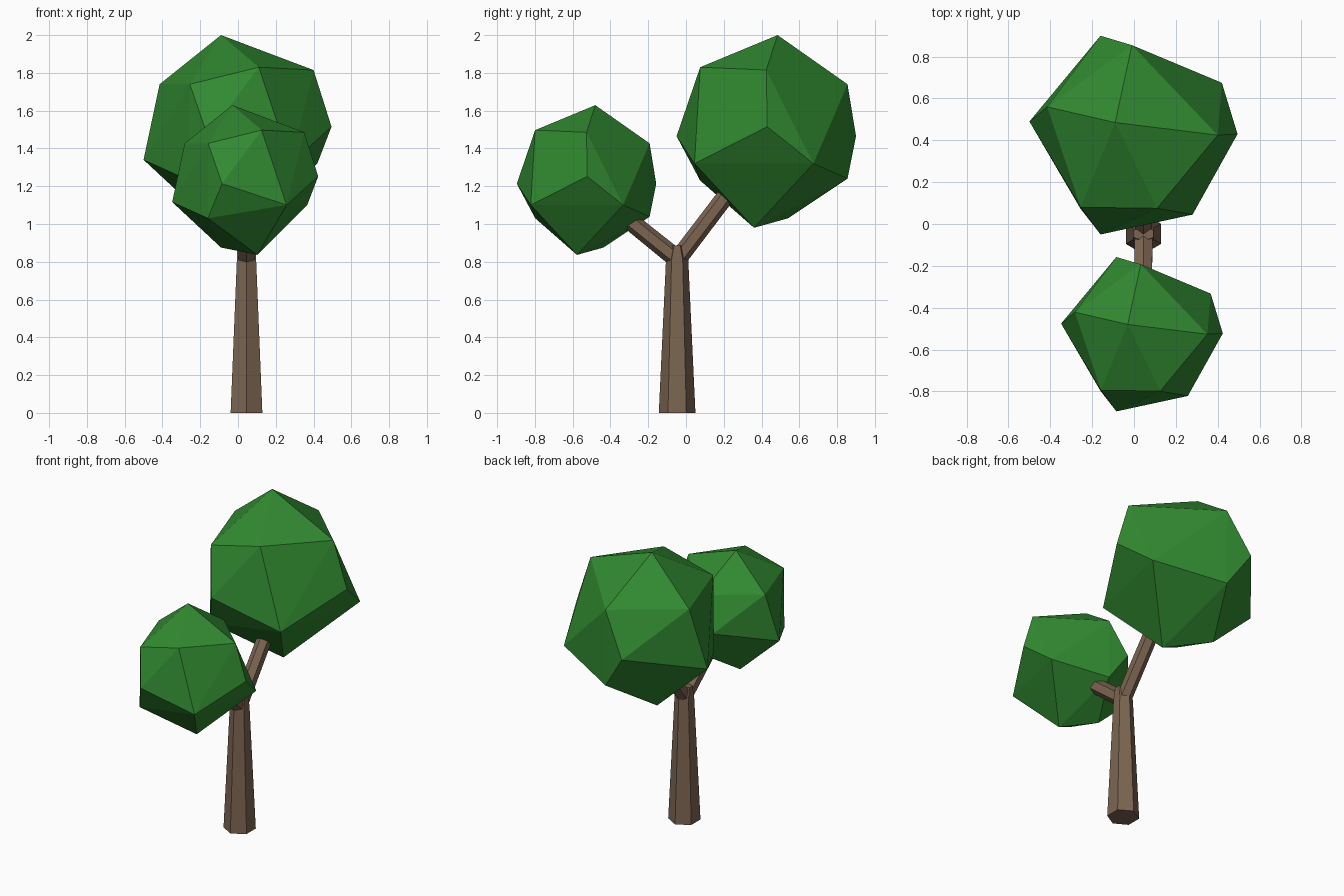
import bpy
import bmesh
import math
from mathutils import Vector

cube = bpy.data.objects.get("Cube")
if cube:
    bpy.data.objects.remove(cube, do_unlink=True)


def material(name, rgb):
    mat = bpy.data.materials.new(name)
    mat.use_nodes = True
    mat.diffuse_color = (*rgb, 1)
    bsdf = mat.node_tree.nodes["Principled BSDF"]
    bsdf.inputs["Base Color"].default_value = (*rgb, 1)
    bsdf.inputs["Roughness"].default_value = 0.9
    return mat


leaf_green = material("leaf green", (0.031, 0.255, 0.031))
bark_brown = material("bark brown", (0.2, 0.13, 0.083))


def finish(name, bm, mat):
    bmesh.ops.recalc_face_normals(bm, faces=bm.faces)
    mesh = bpy.data.meshes.new(name)
    bm.to_mesh(mesh)
    bm.free()
    mesh.materials.append(mat)
    obj = bpy.data.objects.new(name, mesh)
    bpy.context.collection.objects.link(obj)
    return obj


def hex_ring(center, axis, radius, squash=1.0):
    """Six points around an axis in the YZ plane, with flat sides facing +x and -x."""
    across = Vector((1, 0, 0))
    side = Vector(axis).normalized().cross(across)
    return [Vector(center)
            + across * radius * math.sin(i * math.pi / 3)
            + side * radius * squash * math.cos(i * math.pi / 3)
            for i in range(6)]


def loft(name, rings, mat):
    bm = bmesh.new()
    loops = [[bm.verts.new(p) for p in ring] for ring in rings]
    for a, b in zip(loops, loops[1:]):
        for i in range(6):
            j = (i + 1) % 6
            bm.faces.new((a[i], a[j], b[j], b[i]))
    bm.faces.new(loops[0])
    bm.faces.new(loops[-1])
    return finish(name, bm, mat)


# Tapered six-sided trunk, narrowing to a ridge at the fork
up = (0, 0, 1)
loft("trunk", [
    hex_ring((0.045, -0.047, 0.0), up, 0.097),
    hex_ring((0.045, -0.047, 0.81), up, 0.059),
    hex_ring((0.045, -0.047, 0.885), up, 0.056, 0.6),
], bark_brown)


# Two branches reaching into the crowns
def branch(name, start, end, r0, r1):
    axis = Vector(end) - Vector(start)
    loft(name, [hex_ring(start, axis, r0), hex_ring(end, axis, r1)], bark_brown)


branch("front_branch", (0.045, -0.06, 0.825), (0.045, -0.42, 1.115), 0.05, 0.046)
branch("back_branch", (0.045, -0.035, 0.825), (0.045, 0.33, 1.305), 0.047, 0.046)

# Corners of the faceted crown; the faces are their convex hull
CROWN = [
    (-0.09, 0.485, 2.0), (0.40, 0.425, 1.815), (0.11, 0.075, 1.83),
    (-0.01, 0.855, 1.74), (-0.415, 0.56, 1.74), (-0.255, 0.08, 1.74),
    (0.495, 0.43, 1.515), (-0.16, -0.05, 1.465), (0.28, 0.045, 1.32),
    (0.42, 0.675, 1.32), (-0.16, 0.90, 1.465), (-0.50, 0.49, 1.34),
    (-0.01, 0.855, 1.24), (0.08, 0.36, 0.98), (-0.167, 0.54, 1.03),
    (-0.257, 0.075, 1.23),
]


def crown(name, scale, shift):
    bm = bmesh.new()
    for p in CROWN:
        bm.verts.new(Vector(p) * scale + Vector(shift))
    bmesh.ops.convex_hull(bm, input=bm.verts[:])
    # Merge nearly flat triangles into the larger facets
    bmesh.ops.dissolve_limit(bm, angle_limit=math.radians(4),
                             verts=bm.verts[:], edges=bm.edges[:])
    finish(name, bm, leaf_green)


crown("back_crown", 1.0, (0, 0, 0))
crown("front_crown", 0.777, (0.04, -0.857, 0.075))
